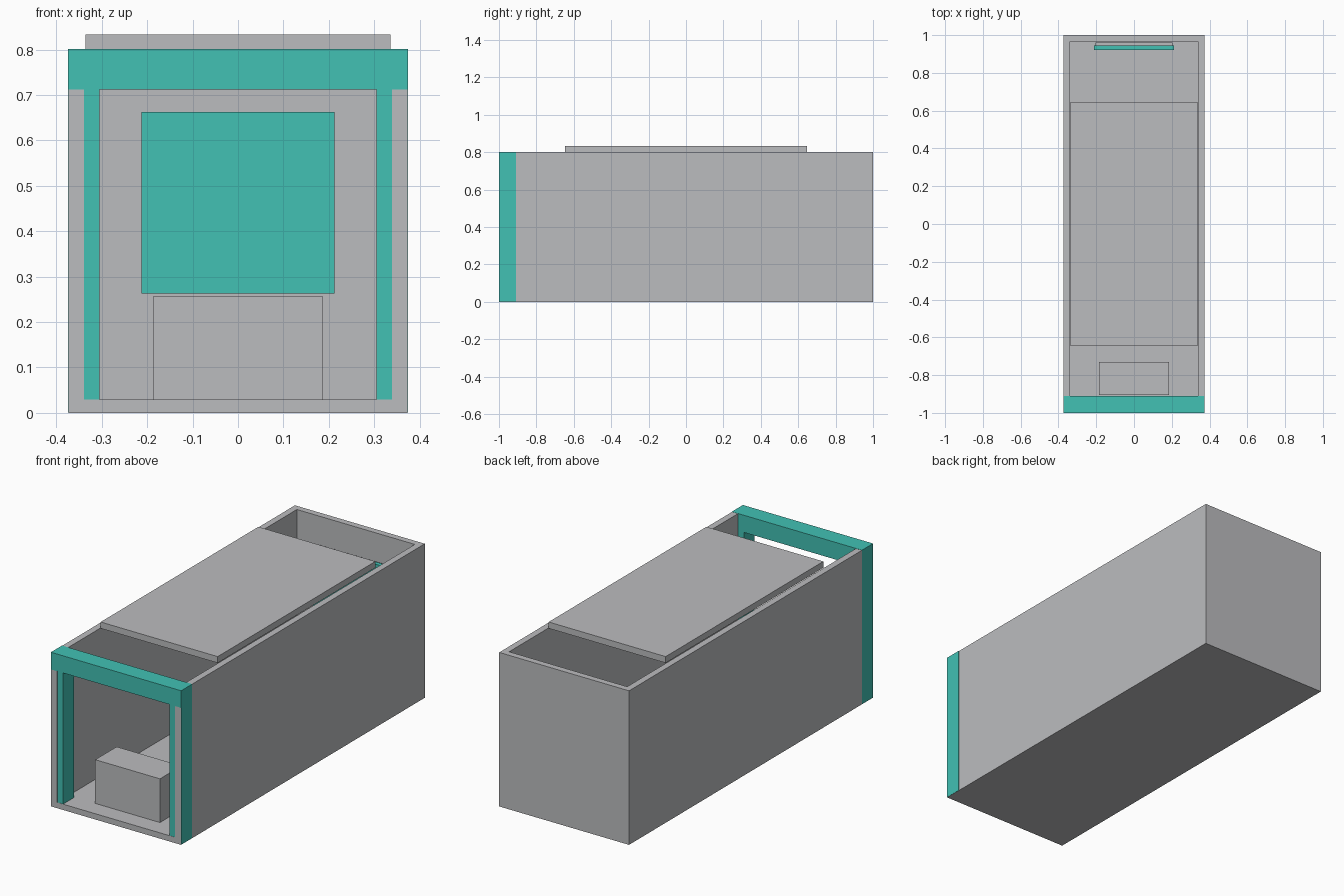
import bpy

if "Cube" in bpy.data.objects:
    bpy.data.objects.remove(bpy.data.objects["Cube"])


def material(name, rgb):
    m = bpy.data.materials.new(name)
    m.diffuse_color = (*rgb, 1.0)
    m.use_nodes = True
    m.node_tree.nodes["Principled BSDF"].inputs["Base Color"].default_value = m.diffuse_color
    return m


grey = material("light grey", (0.50, 0.505, 0.52))
teal = material("teal", (0.054, 0.533, 0.456))


def box(name, x, y, z, mat):
    """Box from (min, max) ranges on each axis."""
    ranges = (x, y, z)
    bpy.ops.mesh.primitive_cube_add(size=1)
    ob = bpy.context.object
    ob.name = name
    ob.location = [(a + b) / 2 for a, b in ranges]
    ob.scale = [b - a for a, b in ranges]
    bpy.ops.object.transform_apply(location=True, rotation=False, scale=True)
    ob.data.materials.append(mat)
    return ob


W, H = 0.373, 0.80      # half width and wall height
INNER = 0.339           # half width of the interior
E = 0.001               # small offset that keeps faces from coinciding

# Open-topped, open-fronted shell: floor, side walls and back wall
shell = box("shell", (-W, W), (-1, 1), (0, H), grey)
cutter = box("interior_cutter", (-INNER, INNER), (-1.2, 0.967), (0.03, 1.0), grey)
cutter.hide_render = True
cutter.hide_set(True)
cut = shell.modifiers.new("interior", 'BOOLEAN')
cut.operation = 'DIFFERENCE'
cut.solver = 'EXACT'
cut.object = cutter

# Raised roof panel resting over the opening
box("roof_panel", (-0.336, 0.336), (-0.647, 0.647), (H, 0.833), grey)

# Entrance arch: header and two posts
box("arch_header", (-W - E, W + E), (-1 - E, -0.91), (0.712, H + E), teal)
for side, name in ((-1, "left"), (1, "right")):
    x = sorted((side * 0.305, side * (W + E)))
    box(name + "_arch_post", x, (-1 + E, -0.91), (E, 0.712), teal)

# Reception counter just inside the entrance
box("counter", (-0.186, 0.186), (-0.906, -0.73), (0.03, 0.257), grey)

# Display screen and its backing in front of the back wall
box("screen", (-0.213, 0.213), (0.921, 0.944), (0.263, 0.663), teal)
box("screen_backing", (-0.205, 0.205), (0.944, 0.96), (0.271, 0.655), grey)
